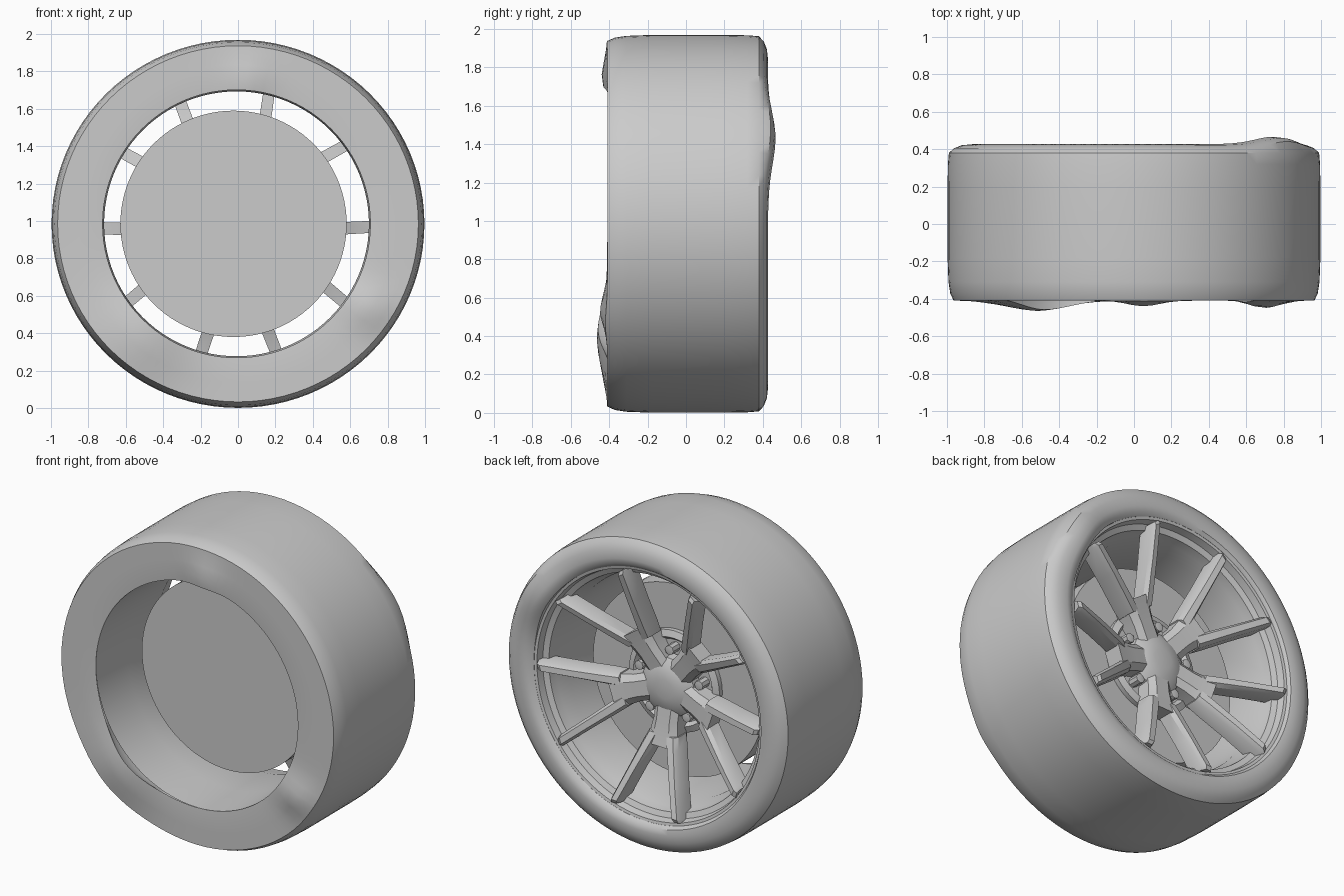
import bpy, bmesh, math

if "Cube" in bpy.data.objects:
    bpy.data.objects.remove(bpy.data.objects["Cube"], do_unlink=True)

ZC = 0.985   # height of the wheel axis
XR = -0.015  # sideways offset of the rim parts

grey = bpy.data.materials.new("plain_grey")
grey.use_nodes = True
grey.diffuse_color = (0.6, 0.6, 0.6, 1)
grey.node_tree.nodes["Principled BSDF"].inputs["Base Color"].default_value = (0.6, 0.6, 0.6, 1)


def finish(name, bm, angle=35):
    bmesh.ops.remove_doubles(bm, verts=bm.verts, dist=1e-5)
    bmesh.ops.recalc_face_normals(bm, faces=bm.faces)
    mesh = bpy.data.meshes.new(name)
    bm.to_mesh(mesh)
    bm.free()
    mesh.materials.append(grey)
    ob = bpy.data.objects.new(name, mesh)
    bpy.context.collection.objects.link(ob)
    bpy.ops.object.select_all(action='DESELECT')
    ob.select_set(True)
    bpy.context.view_layer.objects.active = ob
    bpy.ops.object.shade_smooth_by_angle(angle=math.radians(angle))


def lathe(name, profile, seg=96, closed=True, cx=0.0, cz=0.0, warp=None):
    """Turn (radius, y) points around the wheel axis."""
    bm = bmesh.new()
    rings = []
    for i in range(seg):
        a = 2 * math.pi * i / seg
        ring = []
        for r, y in profile:
            p = (cx + r * math.cos(a), y, cz + r * math.sin(a))
            if warp:
                p = warp(*p)
            ring.append(bm.verts.new((p[0], p[1], p[2] + ZC)))
        rings.append(ring)
    n = len(profile)
    for i in range(seg):
        a, b = rings[i], rings[(i + 1) % seg]
        for j in range(n if closed else n - 1):
            k = (j + 1) % n
            bm.faces.new((a[j], a[k], b[k], b[j]))
    finish(name, bm)


def loft(name, stations, angle):
    """Bevelled bar through (side, out, face y, half width, depth) stations."""
    bm = bmesh.new()
    ca, sa = math.cos(angle), math.sin(angle)
    rows = []
    for u, r, y, w, d in stations:
        sec = [(-w, y - d), (-w, y - 0.03), (-0.55 * w, y),
               (0.55 * w, y), (w, y - 0.03), (w, y - d)]
        rows.append([bm.verts.new((XR + r * ca - (u + s) * sa, yy, ZC + r * sa + (u + s) * ca))
                     for s, yy in sec])
    for a, b in zip(rows, rows[1:]):
        for j in range(6):
            k = (j + 1) % 6
            bm.faces.new((a[j], a[k], b[k], b[j]))
    bm.faces.new(rows[0])
    bm.faces.new(rows[-1])
    finish(name, bm, 30)


# Soft bulges of the sidewalls: x, z from the axis, height, spread
FRONT_BUMPS = [(-0.5, -0.58, 0.055, 0.24), (0.7, -0.45, 0.04, 0.11), (0.05, 0.76, 0.03, 0.12)]
BACK_BUMPS = [(0.76, 0.46, 0.04, 0.22)]


def tyre_warp(x, y, z):
    r = math.hypot(x, z)
    if r > 0.9:
        x *= 1.013
    elif r < 0.82:
        x -= 0.008
    if abs(y) > 0.38:
        for bx, bz, h, s in (FRONT_BUMPS if y < 0 else BACK_BUMPS):
            g = h * math.exp(-((x - bx) ** 2 + (z - bz) ** 2) / (s * s))
            y += g if y > 0 else -g
    return x, y, z


# Tyre with a flat front wall and a rounded back wall
lathe("tyre", [
    (0.716, -0.405), (0.78, -0.41), (0.85, -0.41), (0.91, -0.41), (0.952, -0.41),
    (0.970, -0.37), (0.979, -0.31), (0.984, -0.18), (0.984, 0.20), (0.982, 0.32),
    (0.977, 0.38), (0.950, 0.405), (0.91, 0.421), (0.86, 0.427), (0.825, 0.42),
    (0.805, 0.40), (0.80, 0.30), (0.77, 0.25), (0.75, -0.38)], warp=tyre_warp)

# Rim barrel and stepped back flange
lathe("rim_barrel", [
    (0.717, -0.403), (0.708, -0.10), (0.712, 0.20), (0.735, 0.28), (0.745, 0.335),
    (0.778, 0.35), (0.788, 0.395), (0.81, 0.40), (0.81, 0.28), (0.74, 0.22)], cx=-0.008)

# Brake drum, its raised hat and the axle
lathe("brake_disc", [(0, -0.075), (0.605, -0.075), (0.605, 0.11), (0, 0.11)],
      closed=False, cx=-0.024)
lathe("brake_hat", [(0.32, 0.10), (0.32, 0.14), (0.28, 0.155), (0.26, 0.13), (0, 0.13)],
      seg=48, closed=False, cx=XR)
lathe("axle", [(0.13, 0.10), (0.13, 0.20)], seg=32, closed=False, cx=XR)

# Domed hub cap
lathe("hub", [(0, 0.10), (0.15, 0.10), (0.19, 0.14), (0.185, 0.20), (0.13, 0.235),
              (0.06, 0.245), (0, 0.248)], seg=40, closed=False, cx=XR, cz=-0.015)

# Five forked arms; each pair gives the angles at which its two spokes meet the rim
PAIRS = [(181.5, 216.5), (255, 288), (324, 359), (395, 436), (474, 508)]
for i, (low, high) in enumerate(PAIRS):
    mid = math.radians((low + high) / 2)
    half = math.radians((high - low) / 2)
    loft(f"arm_{i + 1}", [(0, 0.08, 0.225, 0.085, 0.12), (0, 0.22, 0.248, 0.083, 0.13),
                          (0, 0.30, 0.263, 0.095, 0.13), (0, 0.37, 0.28, 0.108, 0.12)], mid)
    for side, s in (("a", -1), ("b", 1)):
        u0, r0 = 0.06, 0.30
        u1, r1 = 0.78 * math.sin(half), 0.78 * math.cos(half)
        stations = [(s * (u0 + (u1 - u0) * f), r0 + (r1 - r0) * f, y, w, d)
                    for f, y, w, d in ((0, 0.262, 0.042, 0.11), (0.15, 0.29, 0.041, 0.12),
                                       (0.55, 0.358, 0.036, 0.125), (0.95, 0.42, 0.034, 0.13),
                                       (1, 0.41, 0.032, 0.12))]
        loft(f"spoke_{i + 1}{side}", stations, mid)
    # Wheel bolt between the arms
    b = mid + math.radians(36)
    lathe(f"bolt_{i + 1}", [(0.03, 0.12), (0.03, 0.20), (0, 0.205)], seg=8, closed=False,
          cx=XR + 0.22 * math.cos(b), cz=0.22 * math.sin(b))
